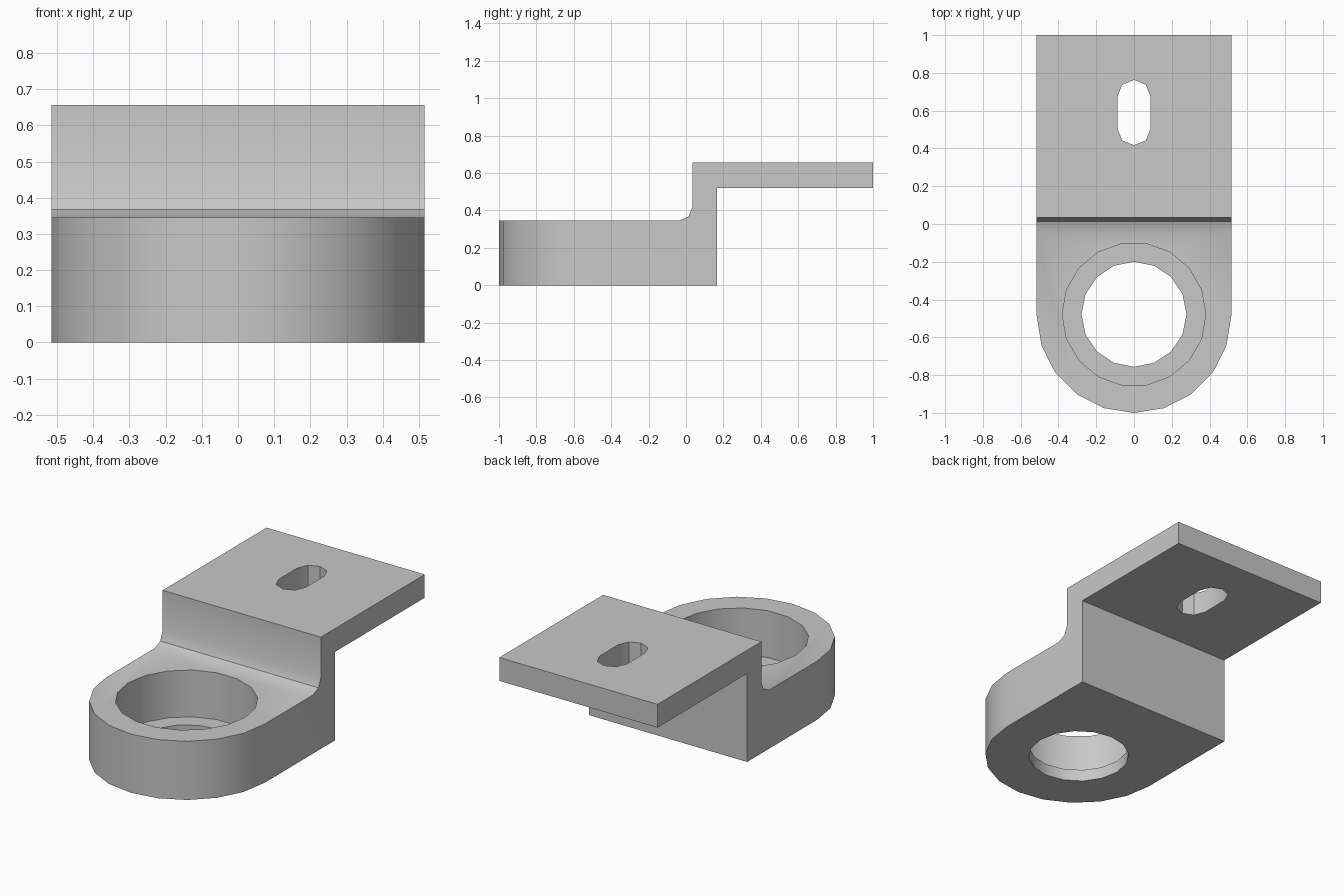
import bpy, bmesh
from math import sin, cos, pi, radians
from mathutils import Vector

cube = bpy.data.objects.get("Cube")
if cube:
    bpy.data.objects.remove(cube, do_unlink=True)

HALF_W = 0.515      # half width, also the radius of the rounded end
RING_Y = -0.485     # centre of the rounded end and its bore

grey = bpy.data.materials.new("plain grey")
grey.use_nodes = True
colour = (0.58, 0.58, 0.58, 1)
grey.diffuse_color = colour
grey.node_tree.nodes["Principled BSDF"].inputs["Base Color"].default_value = colour


def prism(name, points, offset):
    """Extrude a closed outline of 3D points along an offset."""
    bm = bmesh.new()
    face = bm.faces.new([bm.verts.new(p) for p in points])
    out = bmesh.ops.extrude_face_region(bm, geom=[face])
    moved = [v for v in out["geom"] if isinstance(v, bmesh.types.BMVert)]
    bmesh.ops.translate(bm, verts=moved, vec=Vector(offset))
    bmesh.ops.recalc_face_normals(bm, faces=bm.faces)
    mesh = bpy.data.meshes.new(name)
    bm.to_mesh(mesh)
    bm.free()
    mesh.materials.append(grey)
    obj = bpy.data.objects.new(name, mesh)
    bpy.context.collection.objects.link(obj)
    return obj


def arc(y, radius, start, end, steps):
    """Plan-view arc points, from start to end degrees inclusive."""
    angles = [radians(start + (end - start) * i / steps) for i in range(steps + 1)]
    return [(radius * cos(a), y + radius * sin(a)) for a in angles]


def plan_prism(name, outline, low, high):
    return prism(name, [(x, y, low) for x, y in outline], (0, 0, high - low))


def cut(target, cutter, operation):
    cutter.hide_render = True
    mod = target.modifiers.new("cut", "BOOLEAN")
    mod.operation = operation
    mod.solver = "EXACT"
    mod.object = cutter
    bpy.ops.object.select_all(action="DESELECT")
    target.select_set(True)
    bpy.context.view_layer.objects.active = target
    bpy.ops.object.modifier_apply(modifier=mod.name)
    bpy.data.objects.remove(cutter, do_unlink=True)


# Stepped side profile with a small fillet at the inner corner
side = [(-1.1, 0), (0.167, 0), (0.167, 0.52), (1, 0.52), (1, 0.657), (0.035, 0.657),
        (0.035, 0.42), (0.013, 0.367), (-0.04, 0.345), (-1.1, 0.345)]
bracket = prism("stepped_bracket", [(-0.6, y, z) for y, z in side], (1.2, 0, 0))

# Plan outline rounds the front end
outline = arc(RING_Y, HALF_W, 180, 360, 10) + [(HALF_W, 1.2), (-HALF_W, 1.2)]
cut(bracket, plan_prism("outline_cutter", outline, -0.2, 1), "INTERSECT")

# Wide counterbore above a narrower through hole
cut(bracket, plan_prism("counterbore_cutter", arc(RING_Y + 0.007, 0.38, 0, 340, 17), 0.07, 0.5),
    "DIFFERENCE")
cut(bracket, plan_prism("through_hole_cutter", arc(RING_Y + 0.007, 0.278, 0, 337.5, 15), -0.2, 0.2),
    "DIFFERENCE")

# Slot in the raised plate
slot = arc(0.675, 0.088, 0, 180, 4) + arc(0.505, 0.088, 180, 360, 4)
cut(bracket, plan_prism("slot_cutter", slot, 0.4, 0.8), "DIFFERENCE")

bpy.ops.object.shade_smooth_by_angle(angle=radians(30))
